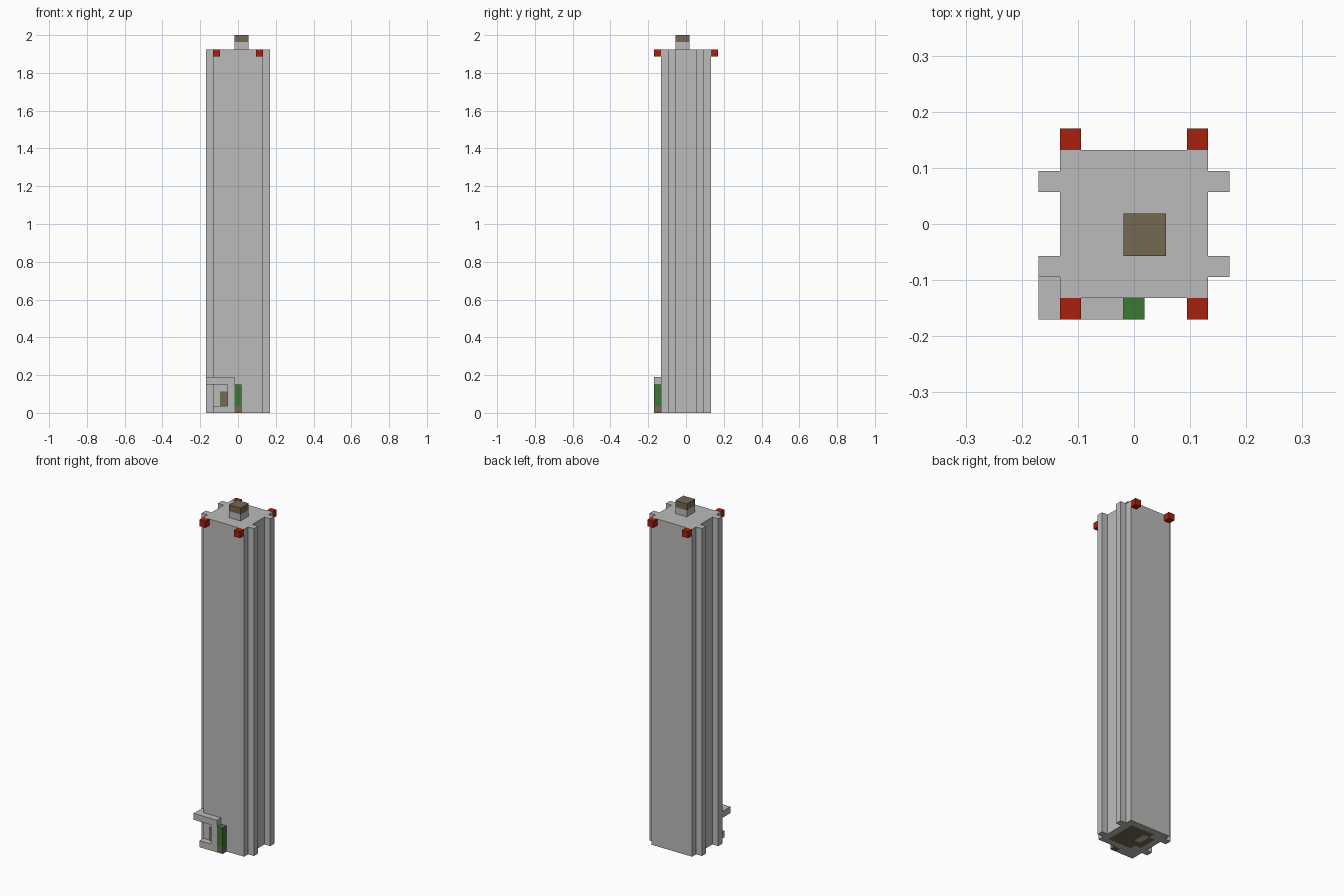
import bpy, bmesh
from mathutils import Matrix, Vector

cube = bpy.data.objects.get("Cube")
if cube:
    bpy.data.objects.remove(cube, do_unlink=True)

V = 2 / 53  # edge of one block


def material(name, rgb):
    m = bpy.data.materials.new(name)
    m.use_nodes = True
    m.diffuse_color = (*rgb, 1)
    m.node_tree.nodes["Principled BSDF"].inputs["Base Color"].default_value = (*rgb, 1)
    return m


grey = material("stone grey", (0.49, 0.50, 0.49))
brown = material("earth brown", (0.175, 0.138, 0.082))
red = material("lamp red", (0.40, 0.014, 0.004))
green = material("plant green", (0.045, 0.19, 0.032))


def finish(name, bm, *mats):
    bmesh.ops.recalc_face_normals(bm, faces=bm.faces)
    mesh = bpy.data.meshes.new(name)
    bm.to_mesh(mesh)
    bm.free()
    for m in mats:
        mesh.materials.append(m)
    ob = bpy.data.objects.new(name, mesh)
    bpy.context.collection.objects.link(ob)
    return ob


def block(name, low, high, mat):
    """Box between two corners, measured in blocks from the centre of the base."""
    lo, hi = Vector(low) * V, Vector(high) * V
    bm = bmesh.new()
    bmesh.ops.create_cube(bm, size=1, matrix=Matrix.Translation((lo + hi) / 2)
                          @ Matrix.Diagonal((*(hi - lo), 1)))
    return finish(name, bm, mat)


# Tower shaft, with a patch of earth showing on its underside
bm = bmesh.new()
bmesh.ops.create_grid(bm, x_segments=7, y_segments=7, size=3.5 * V)
base = list(bm.faces)
for f in base:
    c = f.calc_center_median() / V
    cell = (round(c.x), round(c.y))
    inside = max(abs(cell[0]), abs(cell[1])) <= 2
    gap = cell in {(-1, 1), (-1, 0), (-2, 2), (-2, -2)}
    f.material_index = int(inside and not gap)
sides = bmesh.ops.extrude_face_region(bm, geom=base, use_keep_orig=True)["geom"]
top = [v for v in sides if isinstance(v, bmesh.types.BMVert)]
bmesh.ops.translate(bm, verts=top, vec=(0, 0, 51 * V))
for f in bm.faces:
    if f.calc_center_median().z > V:
        f.material_index = 0
finish("tower_shaft", bm, grey, brown)

# Side ribs and corner lamps
for sx, side in ((-1, "right"), (1, "left")):
    for sy, end in ((-1, "front"), (1, "back")):
        x, y = sx * 4, sy * 2
        block(f"{end}_{side}_rib", (x - .5, y - .5, 0), (x + .5, y + .5, 51), grey)
        x, y = sx * 3, sy * 4
        block(f"{end}_{side}_lamp", (x - .5, y - .5, 50), (x + .5, y + .5, 51), red)

# Roof hatch
block("roof_hatch_base", (-.5, -1.5, 51), (1.5, .5, 52), grey)
block("roof_hatch_cap", (-.5, -1.5, 52), (1.5, .5, 53), brown)

# Porch around the entrance
block("porch_beam", (-4.5, -4.5, 4), (-.5, -3.5, 5), grey)
block("porch_side_beam", (-4.5, -3.5, 4), (-3.5, -2.5, 5), grey)
block("porch_post", (-1.5, -4.5, 0), (-.5, -3.5, 4), grey)
block("porch_step", (-3.5, -4.5, 0), (-1.5, -3.5, 1), grey)
block("door", (-2.5, -3.6, 1), (-1.5, -3.5, 3), brown)

# Tall plant beside the porch
block("plant_soil", (-.5, -4.5, 0), (.5, -3.5, 1), brown)
block("plant", (-.5, -4.5, 1), (.5, -3.5, 4), green)
